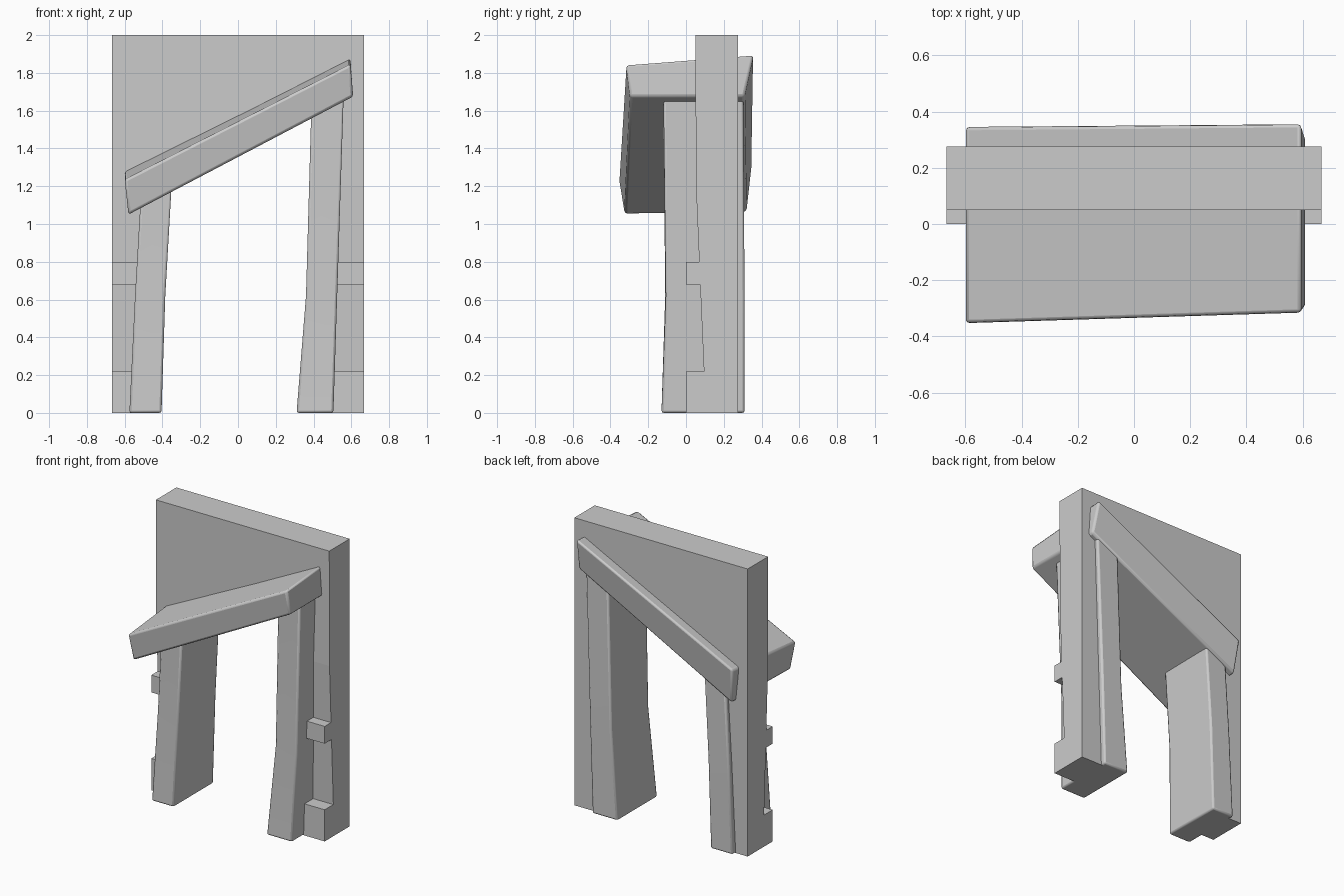
import bpy, bmesh
from mathutils import Vector

if "Cube" in bpy.data.objects:
    bpy.data.objects.remove(bpy.data.objects["Cube"])


def make_object(name, bm):
    bmesh.ops.recalc_face_normals(bm, faces=bm.faces)
    mesh = bpy.data.meshes.new(name)
    bm.to_mesh(mesh)
    bm.free()
    obj = bpy.data.objects.new(name, mesh)
    bpy.context.collection.objects.link(obj)
    return obj


def loft(name, rings, bevel=0.0):
    """Skin a list of equally sized point rings and cap both ends."""
    bm = bmesh.new()
    rows = [[bm.verts.new(p) for p in ring] for ring in rings]
    n = len(rows[0])
    for a, b in zip(rows, rows[1:]):
        for i in range(n):
            j = (i + 1) % n
            bm.faces.new((a[i], a[j], b[j], b[i]))
    bm.faces.new(rows[0])
    bm.faces.new(rows[-1])
    obj = make_object(name, bm)
    if bevel:
        mod = obj.modifiers.new("rounded_edges", 'BEVEL')
        mod.width = bevel
        mod.segments = 2
        mod.limit_method = 'ANGLE'
        mod.angle_limit = 0.6
        bpy.ops.object.select_all(action='DESELECT')
        obj.select_set(True)
        bpy.context.view_layer.objects.active = obj
        bpy.ops.object.shade_smooth_by_angle(angle=0.6)
    return obj


# Wall: stepped side profile swept across the full width
profile = [(0.275, 0), (0.275, 2), (0.05, 2), (0.053, 1.2), (0.07, 0.8),
           (0, 0.8), (0, 0.68), (0.075, 0.68), (0.095, 0.22), (0, 0.22), (0, 0)]
wall = loft("wall", [[(x, y, z) for y, z in profile] for x in (-0.667, 0.667)])

# Slanted doorway cut through the wall
opening = [(-0.46, -0.1), (0.46, -0.1), (0.46, 1.69), (-0.46, 1.21)]
cutter = loft("doorway_cutter", [[(x, y, z) for x, z in opening] for y in (-0.5, 0.6)])
cutter.hide_render = True
cut = wall.modifiers.new("doorway", 'BOOLEAN')
cut.operation = 'DIFFERENCE'
cut.solver = 'EXACT'
cut.object = cutter
bpy.context.view_layer.objects.active = wall
bpy.ops.object.modifier_apply(modifier=cut.name)
bpy.data.objects.remove(cutter)


# Posts: bent beams whose slanted tops end inside the lintel
def post(name, sections):
    rings = []
    for x0, x1, y0, y1, z0, z1 in sections:
        rings.append([(x0, y0, z0), (x1, y0, z1), (x1, y1, z1), (x0, y1, z0)])
    return loft(name, rings, 0.012)


post("left_post", [(-0.575, -0.405, -0.13, 0.31, 0, 0),
                   (-0.545, -0.385, -0.11, 0.31, 0.62, 0.62),
                   (-0.515, -0.35, -0.115, 0.305, 1.14, 1.23)])
post("right_post", [(0.31, 0.505, -0.13, 0.31, 0, 0),
                    (0.36, 0.525, -0.107, 0.31, 0.62, 0.62),
                    (0.388, 0.56, -0.12, 0.303, 1.61, 1.70)])

# Lintel: sloping slab with uneven ends
low_end = [(-0.60, -0.355, 1.235), (-0.60, 0.347, 1.305),
           (-0.575, 0.32, 1.06), (-0.58, -0.325, 1.05)]
high_end = [(0.595, -0.317, 1.845), (0.595, 0.358, 1.897),
            (0.61, 0.31, 1.675), (0.61, -0.297, 1.675)]
loft("lintel", [low_end, high_end], 0.014)
